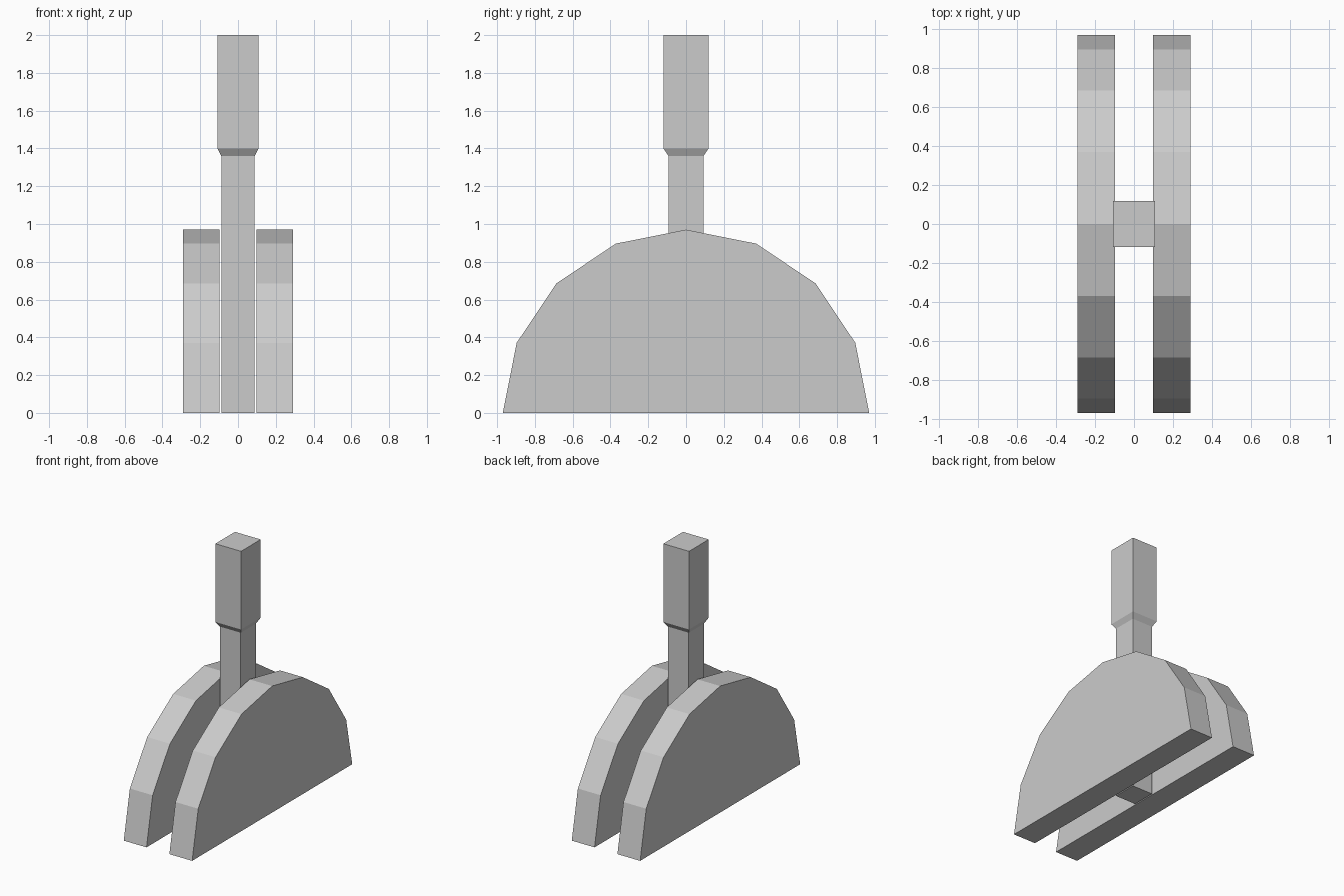
import bpy, math

if "Cube" in bpy.data.objects:
    bpy.data.objects.remove(bpy.data.objects["Cube"])

def loft(name, rings):
    """Closed solid through a list of equal-length vertex rings."""
    n = len(rings[0])
    verts = [v for r in rings for v in r]
    faces = [tuple(reversed(range(n))), tuple(range(len(verts) - n, len(verts)))]
    for k in range(len(rings) - 1):
        for i in range(n):
            j = (i + 1) % n
            faces.append((k * n + i, k * n + j, (k + 1) * n + j, (k + 1) * n + i))
    mesh = bpy.data.meshes.new(name)
    mesh.from_pydata(verts, [], faces)
    ob = bpy.data.objects.new(name, mesh)
    bpy.context.collection.objects.link(ob)
    return ob

# Two half-round side plates (half of a 16-sided disc)
R = 0.97
arc = [(R * math.cos(math.pi * i / 8), R * math.sin(math.pi * i / 8)) for i in range(9)]
for name, x0, x1 in (("left_plate", -0.29, -0.097), ("right_plate", 0.097, 0.29)):
    loft(name, [[(x, y, z) for y, z in arc] for x in (x0, x1)])

# Lever: slim shaft flaring into a thicker grip
sections = [(0.088, 0.0925, 0), (0.088, 0.0925, 1.36), (0.109, 0.119, 1.40), (0.109, 0.119, 2.0)]
loft("lever", [[(-a, -b, z), (a, -b, z), (a, b, z), (-a, b, z)] for a, b, z in sections])
